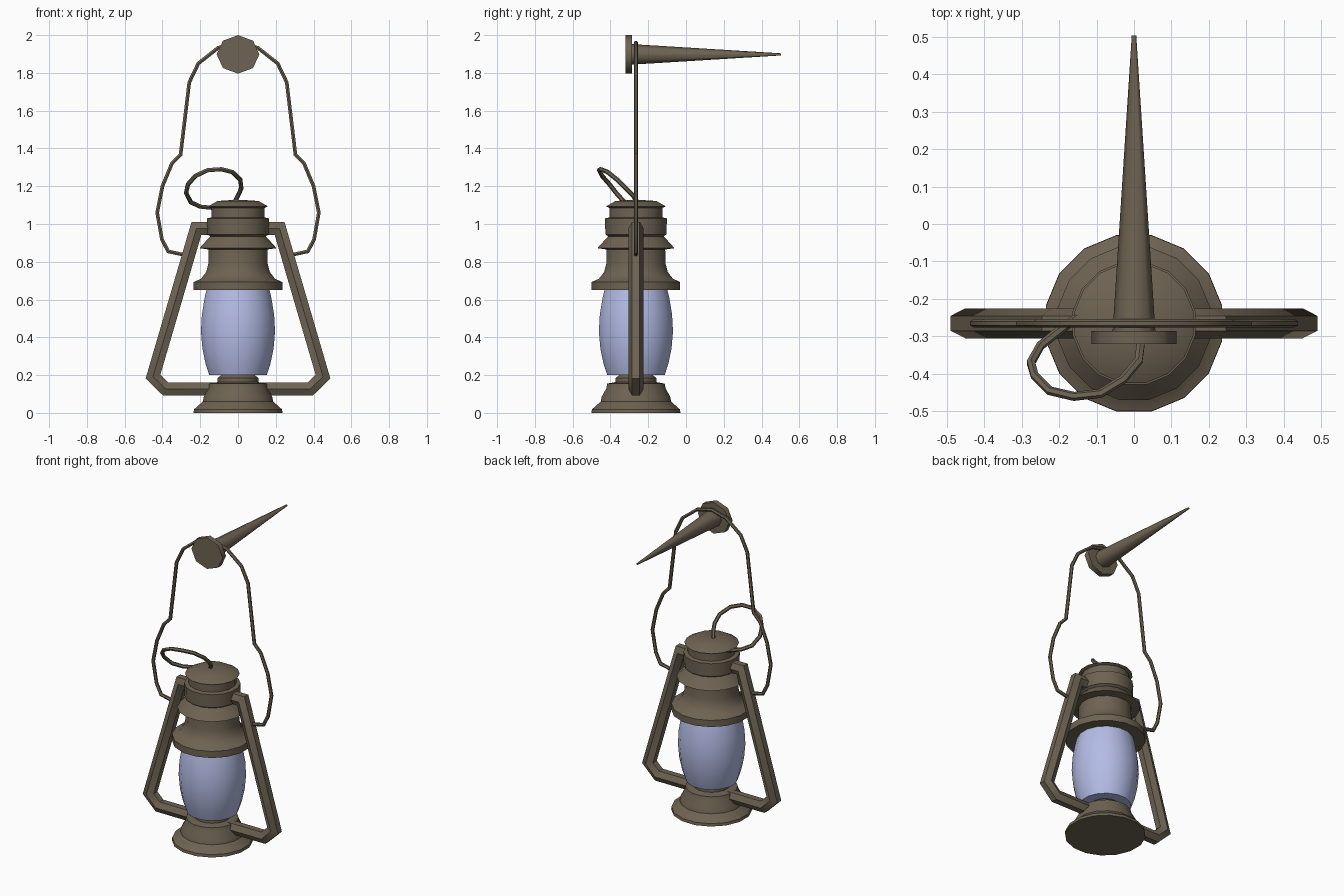
import bpy, bmesh, math
from mathutils import Vector, Matrix

if "Cube" in bpy.data.objects:
    bpy.data.objects.remove(bpy.data.objects["Cube"])

CY = -0.265  # lantern axis in y


def material(name, color):
    m = bpy.data.materials.new(name)
    m.diffuse_color = color
    m.use_nodes = True
    m.node_tree.nodes["Principled BSDF"].inputs["Base Color"].default_value = m.diffuse_color
    return m


BRASS = material("aged_metal", (0.155, 0.125, 0.085, 1))
GLASS = material("pale_glass", (0.45, 0.50, 0.78, 1))


def finish(name, bm, mat, angle=35):
    bmesh.ops.recalc_face_normals(bm, faces=bm.faces[:])
    me = bpy.data.meshes.new(name)
    bm.to_mesh(me)
    bm.free()
    me.materials.append(mat)
    ob = bpy.data.objects.new(name, me)
    bpy.context.collection.objects.link(ob)
    bpy.ops.object.select_all(action='DESELECT')
    ob.select_set(True)
    bpy.context.view_layer.objects.active = ob
    bpy.ops.object.shade_smooth_by_angle(angle=math.radians(angle))
    return ob


def skin(bm, rings):
    """Bridge a list of equal point rings and cap both ends."""
    vs = [[bm.verts.new(p) for p in r] for r in rings]
    n = len(vs[0])
    for a, b in zip(vs, vs[1:]):
        for i in range(n):
            j = (i + 1) % n
            bm.faces.new((a[i], a[j], b[j], b[i]))
    bm.faces.new(vs[0])
    bm.faces.new(vs[-1])


def lathe(name, profile, mat, n=16):
    bm = bmesh.new()
    ang = [2 * math.pi * (i + 0.5) / n for i in range(n)]
    skin(bm, [[(r * math.cos(a), CY + r * math.sin(a), z) for a in ang] for r, z in profile])
    return finish(name, bm, mat)


def tube(name, path, radius, sides, ref=(0, 1, 0)):
    """Sweep a polygon along a path with mitred corners."""
    pts = [Vector(p) for p in path]
    rings = []
    for i, p in enumerate(pts):
        d0 = (p - pts[i - 1]).normalized() if i else (pts[1] - p).normalized()
        d1 = (pts[i + 1] - p).normalized() if i < len(pts) - 1 else d0
        t = (d0 + d1).normalized()
        a = Vector(ref)
        a = (a - t * a.dot(t)).normalized()
        b = t.cross(a) / max(t.dot(d0), 0.5)
        rings.append([p + radius * (a * math.cos(k) + b * math.sin(k))
                      for k in (2 * math.pi * s / sides for s in range(sides))])
    bm = bmesh.new()
    skin(bm, rings)
    return finish(name, bm, BRASS)


# Base, glass and cap
lathe("base", [(0.24, 0), (0.238, 0.018), (0.19, 0.06), (0.185, 0.085), (0.16, 0.13),
               (0.155, 0.155), (0.11, 0.163), (0.11, 0.185), (0.09, 0.20)], BRASS)
lathe("glass_globe", [(0.155, 0.2), (0.175, 0.26), (0.192, 0.34), (0.2, 0.43),
                      (0.195, 0.52), (0.18, 0.61), (0.165, 0.67)], GLASS)
lathe("cap", [(0.15, 0.65), (0.239, 0.65), (0.239, 0.693), (0.20, 0.71), (0.172, 0.745),
              (0.16, 0.79), (0.158, 0.865), (0.208, 0.872), (0.15, 0.935), (0.165, 0.945),
              (0.167, 1.03), (0.142, 1.035), (0.142, 1.085), (0.162, 1.093),
              (0.11, 1.122), (0.03, 1.127)], BRASS)

# Side tubes of the frame
for side, s in (("left", -1), ("right", 1)):
    tube("frame_" + side, [(s * x, CY, z) for x, z in
         ((0.12, 0.977), (0.22, 0.977), (0.45, 0.192), (0.382, 0.126), (0.1, 0.126))], 0.04, 6)

# Carrying wire, mirrored about the centre
half = [(0.25, 0.84), (0.30, 0.84), (0.37, 0.855), (0.403, 0.92), (0.428, 1.06), (0.4, 1.2),
        (0.35, 1.32), (0.304, 1.368), (0.258, 1.75), (0.21, 1.85), (0.105, 1.933)]
wire = half + [(0, 1.96)] + [(-x, z) for x, z in reversed(half)]
tube("bail_wire", [(x, CY, z) for x, z in wire], 0.011, 6)

# Finger loop on the cap
tube("lift_ring", [(-0.02, -0.255, 1.11), (0.0, -0.28, 1.15), (0.018, -0.32, 1.19),
                   (0.012, -0.365, 1.235), (-0.03, -0.415, 1.275), (-0.09, -0.452, 1.29),
                   (-0.16, -0.46, 1.285), (-0.225, -0.445, 1.255), (-0.265, -0.405, 1.21),
                   (-0.275, -0.37, 1.165), (-0.25, -0.325, 1.115), (-0.2, -0.285, 1.092),
                   (-0.13, -0.235, 1.085)], 0.012, 6, (0, -0.6, -0.8))


# Wall spike with an eight-sided head
def wall_bar(name, stations, zs, n=8):
    bm = bmesh.new()
    ang = [2 * math.pi * i / n for i in range(n)]
    skin(bm, [[(r * math.cos(a), y, 1.898 + zs * r * math.sin(a)) for a in ang]
              for y, r in stations])
    return finish(name, bm, BRASS, 50)


wall_bar("spike_head", [(-0.32, 0.113), (-0.285, 0.113)], 0.903)
wall_bar("spike_shaft", [(-0.30, 0.058), (0.503, 0.006)], 0.95)
